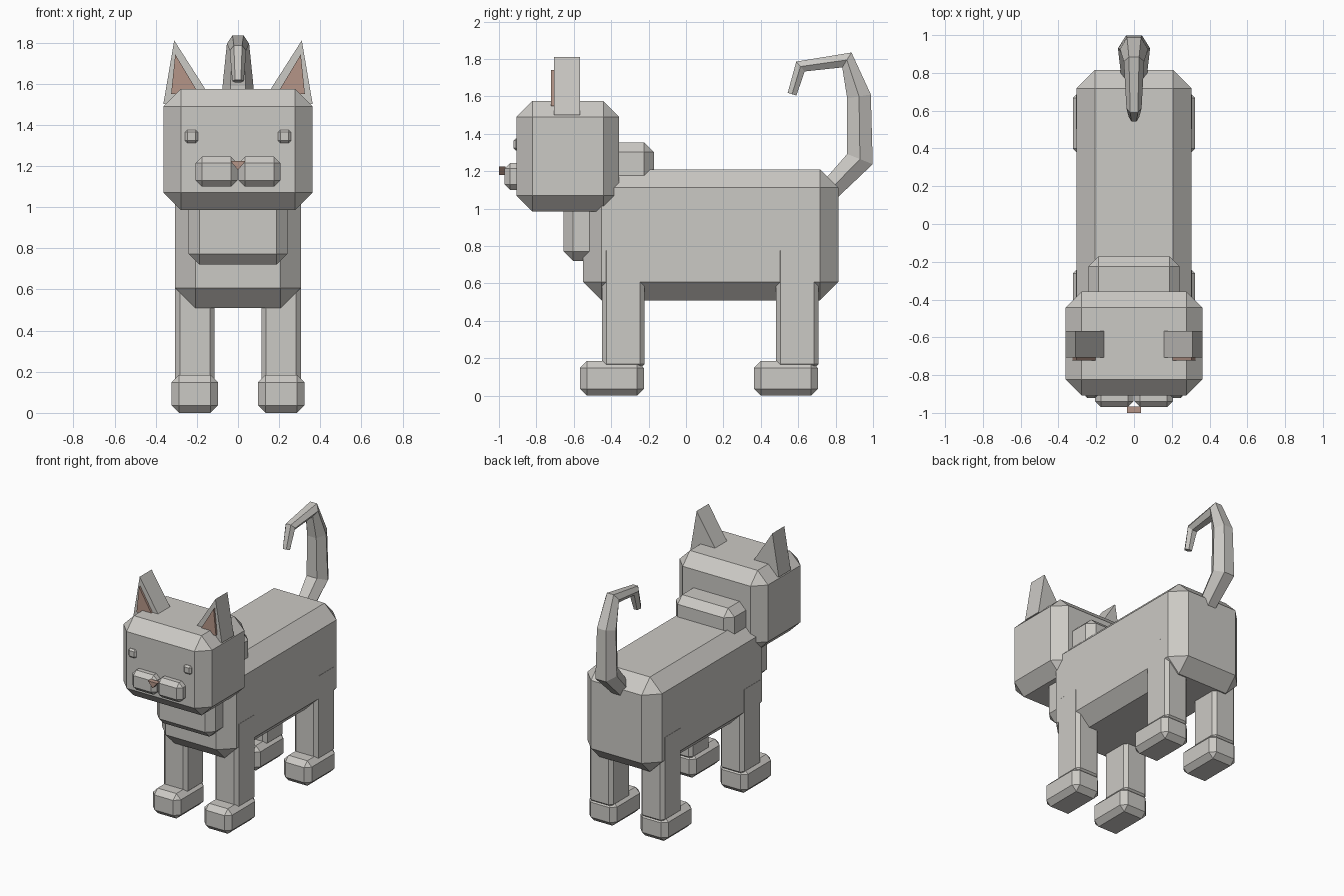
import bpy, bmesh, math
from mathutils import Vector

if "Cube" in bpy.data.objects:
    bpy.data.objects.remove(bpy.data.objects["Cube"])


def material(name, rgb):
    m = bpy.data.materials.new(name)
    m.diffuse_color = (*rgb, 1.0)
    m.use_nodes = True
    m.node_tree.nodes["Principled BSDF"].inputs["Base Color"].default_value = m.diffuse_color
    return m


FUR = material("warm grey fur", (0.60, 0.585, 0.555))
PINK = material("dusty pink skin", (0.46, 0.30, 0.245))


def finish(bm, name, mat):
    bmesh.ops.recalc_face_normals(bm, faces=bm.faces[:])
    me = bpy.data.meshes.new(name)
    bm.to_mesh(me)
    bm.free()
    me.materials.append(mat)
    ob = bpy.data.objects.new(name, me)
    bpy.context.scene.collection.objects.link(ob)
    return ob


def box(name, xs, ys, zs, bevel, mat=FUR):
    """Chamfered box given by its extents."""
    bm = bmesh.new()
    bmesh.ops.create_cube(bm, size=1.0)
    for v in bm.verts:
        v.co = Vector(r[0] if c < 0 else r[1] for c, r in zip(v.co, (xs, ys, zs)))
    bmesh.ops.bevel(bm, geom=bm.edges[:], offset=bevel, segments=1,
                    profile=0.5, affect='EDGES')
    return finish(bm, name, mat)


def prism(name, xz, y0, y1, mat):
    """Outline in x and z, extruded along y."""
    bm = bmesh.new()
    face = bm.faces.new([bm.verts.new((x, y0, z)) for x, z in xz])
    ext = bmesh.ops.extrude_face_region(bm, geom=[face])["geom"]
    moved = [g for g in ext if isinstance(g, bmesh.types.BMVert)]
    bmesh.ops.translate(bm, verts=moved, vec=(0, y1 - y0, 0))
    return finish(bm, name, mat)


def hex_tube(name, path, mat):
    """Six-sided tapered tube along (y, z, radius) points."""
    bm = bmesh.new()
    pts = [Vector((0, y, z)) for y, z, _ in path]
    rings = []
    for i, p in enumerate(pts):
        before = (p - pts[i - 1]).normalized() if i else Vector()
        after = (pts[i + 1] - p).normalized() if i + 1 < len(pts) else Vector()
        t = (before + after).normalized()
        side, up, r = Vector((1, 0, 0)), Vector((0, -t.z, t.y)), path[i][2]
        rings.append([bm.verts.new(p + r * (math.cos(k * math.pi / 3) * side
                                            + math.sin(k * math.pi / 3) * up))
                      for k in range(6)])
    for a, b in zip(rings, rings[1:]):
        for k in range(6):
            j = (k + 1) % 6
            bm.faces.new((a[k], a[j], b[j], b[k]))
    bm.faces.new(rings[0])
    bm.faces.new(rings[-1])
    return finish(bm, name, mat)


# Main masses
box("body", (-0.305, 0.305), (-0.55, 0.815), (0.51, 1.21), 0.098)
box("neck", (-0.24, 0.24), (-0.655, -0.172), (0.72, 1.355), 0.052)
box("head", (-0.362, 0.362), (-0.907, -0.357), (0.985, 1.575), 0.085)

for s, side in ((-1, "left"), (1, "right")):
    def span(a, b):
        return tuple(sorted((s * a, s * b)))

    # Legs and paws
    for y, end in ((0.0, "front"), (0.93, "hind")):
        box(f"{end}_leg_{side}", span(0.113, 0.306), (y - 0.45, y - 0.222),
            (0.145, 0.80), 0.024)
        box(f"{end}_paw_{side}", span(0.097, 0.324), (y - 0.567, y - 0.225),
            (0.0, 0.185), 0.037)

    # Muzzle halves and eyes
    box(f"muzzle_{side}", span(0.003, 0.206), (-0.97, -0.86), (1.10, 1.245), 0.03)
    box(f"eye_{side}", span(0.194, 0.258), (-0.922, -0.86), (1.312, 1.376), 0.012)

    # Ears with pink inner plates
    prism(f"ear_{side}", [(s * 0.363, 1.50), (s * 0.31, 1.81), (s * 0.112, 1.50)],
          -0.707, -0.567, FUR)
    prism(f"inner_ear_{side}",
          [(s * 0.325, 1.55), (s * 0.305, 1.742), (s * 0.19, 1.55)],
          -0.722, -0.70, PINK)

# Nose
prism("nose", [(-0.038, 1.225), (0.038, 1.225), (0, 1.18)], -1.0, -0.965, PINK)

# Hooked tail
hex_tube("tail", [(0.755, 1.085, 0.065), (0.93, 1.265, 0.085), (0.925, 1.60, 0.074),
                  (0.86, 1.795, 0.054), (0.612, 1.76, 0.04), (0.567, 1.612, 0.028)], FUR)
